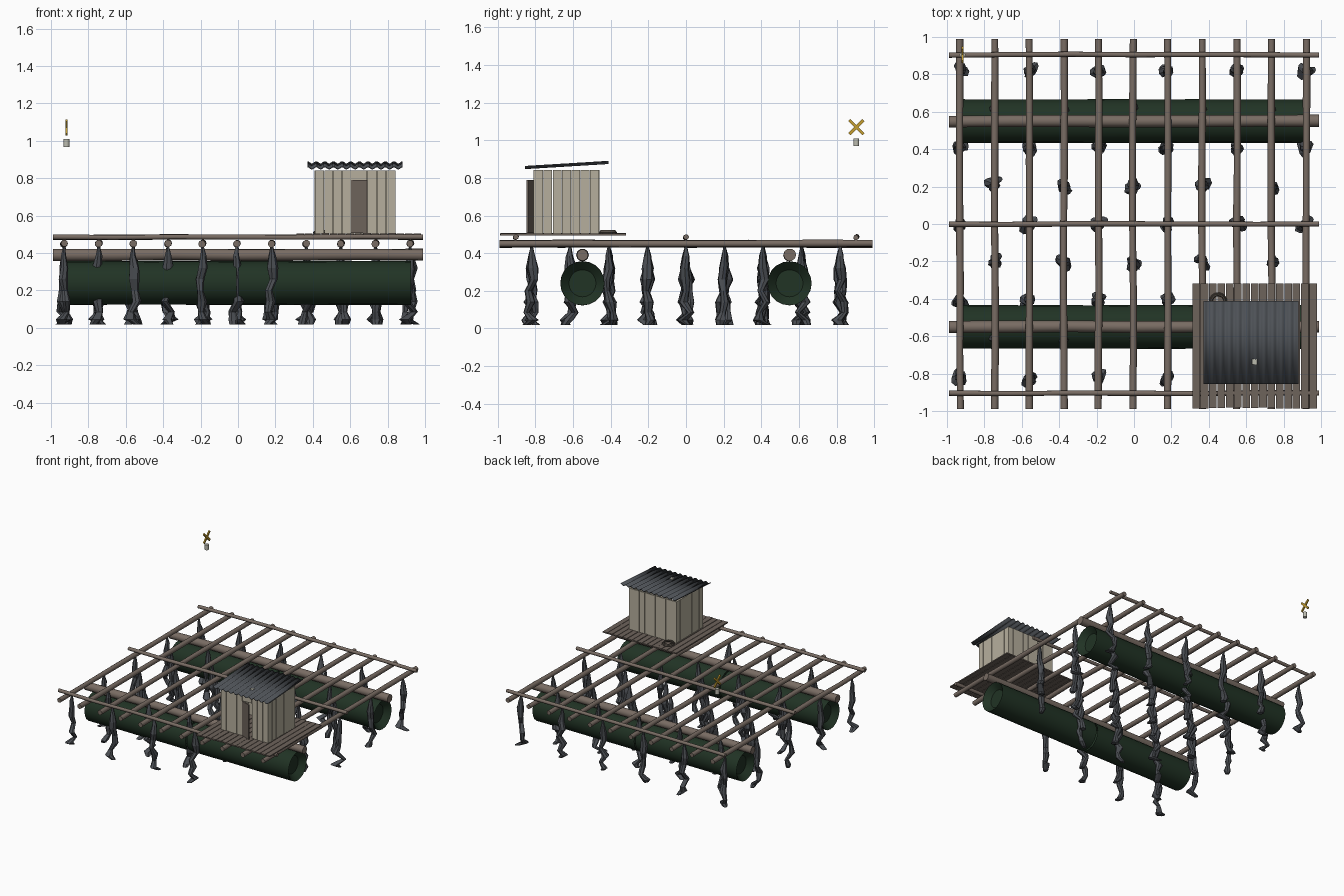
import bpy, bmesh, math, random
from mathutils import Vector, Matrix

random.seed(4)
if "Cube" in bpy.data.objects:
    bpy.data.objects.remove(bpy.data.objects["Cube"])


def material(name, rgb):
    m = bpy.data.materials.new(name)
    m.use_nodes = True
    m.diffuse_color = (*rgb, 1)
    bsdf = m.node_tree.nodes["Principled BSDF"]
    bsdf.inputs["Base Color"].default_value = (*rgb, 1)
    bsdf.inputs["Roughness"].default_value = 0.8
    return m


POLE = material("weathered pole", (0.19, 0.15, 0.125))
DECK = material("deck timber", (0.155, 0.125, 0.105))
GREEN = material("float green", (0.015, 0.033, 0.018))
SHELL = material("shell grey", (0.07, 0.076, 0.086))
WALL = material("pale board", (0.47, 0.43, 0.34))
ROOF = material("roof sheet", (0.075, 0.083, 0.094))
GOLD = material("marker yellow", (0.55, 0.34, 0.03))
LAMP = material("lamp grey", (0.5, 0.5, 0.43))
ROPE = material("rope brown", (0.09, 0.075, 0.06))


def finish(name, bm, mat, smooth=None):
    bmesh.ops.recalc_face_normals(bm, faces=bm.faces)
    mesh = bpy.data.meshes.new(name)
    bm.to_mesh(mesh)
    bm.free()
    mesh.materials.append(mat)
    ob = bpy.data.objects.new(name, mesh)
    bpy.context.collection.objects.link(ob)
    if smooth:
        bpy.ops.object.select_all(action="DESELECT")
        ob.select_set(True)
        bpy.context.view_layer.objects.active = ob
        bpy.ops.object.shade_smooth_by_angle(angle=math.radians(smooth))
    return ob


def tube(name, rings, mat, sides, smooth=None, axis="Z", rough=0):
    """Skin circular rings given as (centre, radius), lying across the axis."""
    bm = bmesh.new()
    loops = []
    for c, r in rings:
        loop = []
        for k in range(sides):
            a = math.tau * k / sides
            rr = r * (1 + random.uniform(-rough, rough))
            u, v = rr * math.cos(a), rr * math.sin(a)
            off = {"X": (0, u, v), "Y": (u, 0, v), "Z": (u, v, 0)}[axis]
            loop.append(bm.verts.new(Vector(c) + Vector(off)))
        loops.append(loop)
    for a, b in zip(loops, loops[1:]):
        for k in range(sides):
            n = (k + 1) % sides
            bm.faces.new((a[k], a[n], b[n], b[k]))
    bm.faces.new(loops[0])
    bm.faces.new(loops[-1])
    return finish(name, bm, mat, smooth)


def add_box(bm, lo, hi, turn=None):
    lo, hi = Vector(lo), Vector(hi)
    m = Matrix.Translation((lo + hi) / 2) @ Matrix.Diagonal((*(hi - lo), 1))
    bmesh.ops.create_cube(bm, size=1, matrix=turn @ m if turn else m)


def box(name, lo, hi, mat, turn=None):
    bm = bmesh.new()
    add_box(bm, lo, hi, turn)
    return finish(name, bm, mat)


def pole(name, axis, across, z, r, mat=POLE):
    """Slightly uneven pole spanning the raft."""
    rings = []
    for i in range(7):
        t = -0.99 + 1.98 * i / 6
        w = random.uniform(-0.003, 0.003)
        c = (t, across + w, z + w) if axis == "X" else (across + w, t, z + w)
        rings.append((c, r * random.uniform(0.93, 1.07)))
    tube(name, rings, mat, 10, 40, axis)


# Floats with rounded ends, and the heavy beams resting on them
for side, y in (("front", -0.55), ("back", 0.55)):
    for end, x0, x1 in (("right", -0.925, -0.008), ("left", 0.003, 0.925)):
        rings = []
        for s in range(5):
            a = math.pi / 2 * s / 4
            rings.append(((x0 + 0.045 * (1 - math.sin(a)), y, 0.24),
                          0.117 - 0.045 * (1 - math.cos(math.pi / 2 - a))))
        for s in range(1, 6):
            rings.append(((x0 + 0.045 + (x1 - x0 - 0.09) * s / 6, y, 0.24),
                          0.117 * random.uniform(0.985, 1.01)))
        for s in range(5):
            a = math.pi / 2 * s / 4
            rings.append(((x1 - 0.045 * (1 - math.cos(a)), y, 0.24),
                          0.117 - 0.045 * (1 - math.cos(a))))
        rings[0:5] = [((x0 + x1 - c[0], y, 0.24), r) for c, r in reversed(rings[-5:])]
        tube(f"{side}_{end}_float", rings, GREEN, 20, 45, "X")
    pole(f"{side}_beam", "X", y, 0.39, 0.032)

# Cross poles and upper thin rails
pole_x = [-0.93 + 0.185 * i for i in range(11)]
for i, x in enumerate(pole_x):
    pole(f"cross_pole_{i + 1}", "Y", x, 0.45, 0.019)
for name, y in (("front", -0.905), ("middle", 0), ("back", 0.905)):
    pole(f"{name}_rail", "X", y, 0.485, 0.014)

# Hanging shell strings in a checkerboard, none beneath the deck
profile = [(0.44, 0.005), (0.385, 0.016), (0.32, 0.024), (0.26, 0.026), (0.2, 0.017),
           (0.14, 0.024), (0.085, 0.017), (0.045, 0.026), (0.018, 0.018)]
for i, x in enumerate(pole_x):
    for j in range(-4, 5):
        y = 0.205 * j
        if (i + j) % 2 or (x > 0.3 and y < -0.3):
            continue
        rings = []
        for z, r in profile:
            sway = 0.034 * (0.44 - z) / 0.42
            rings.append(((x + random.uniform(-sway, sway), y + random.uniform(-sway, sway), z),
                          r * random.uniform(0.85, 1.2)))
        tube(f"shell_string_{i + 1}_{j + 5}", rings, SHELL, 7, rough=0.15)

# Deck planks with uneven front ends
bm = bmesh.new()
count = 15
step = 0.67 / count
for k in range(count):
    x = 0.312 + step * k
    add_box(bm, (x, -0.988 + random.uniform(0, 0.008), 0.495),
            (x + step - 0.004, -0.318, 0.505 + random.uniform(-0.001, 0.001)))
finish("deck_planks", bm, DECK)


# Hut walls of upright boards
def board_wall(name, axis, start, end, fixed, n):
    bm = bmesh.new()
    w = (end - start) / n
    for k in range(n):
        a, b = start + w * k + 0.0015, start + w * (k + 1) - 0.0015
        out = random.uniform(0.005, 0.008)
        if axis == "X":
            add_box(bm, (a, fixed - out, 0.503), (b, fixed + out, 0.842))
        else:
            add_box(bm, (fixed - out, a, 0.503), (fixed + out, b, 0.842))
    finish(name, bm, WALL)


board_wall("front_wall_right", "X", 0.412, 0.605, -0.802, 4)
board_wall("front_wall_left", "X", 0.69, 0.842, -0.802, 3)
board_wall("back_wall", "X", 0.412, 0.842, -0.468, 9)
board_wall("right_wall", "Y", -0.808, -0.462, 0.418, 7)
board_wall("left_wall", "Y", -0.808, -0.462, 0.836, 7)
box("door_lintel", (0.605, -0.808, 0.79), (0.69, -0.796, 0.842), WALL)

# Door standing ajar on its hinge
hinge = Matrix.Translation((0.607, -0.808, 0)) @ Matrix.Rotation(math.radians(-22), 4, "Z")
box("door", (0, -0.005, 0.508), (0.09, 0.005, 0.79), DECK, hinge)

# Corrugated sloping roof
bm = bmesh.new()
previous = None
for k in range(11 * 8 + 1):
    x = 0.372 + 0.508 * k / 88
    wave = 0.006 * math.cos(math.tau * k / 8)
    pair = (bm.verts.new((x, -0.855, 0.855 + wave)), bm.verts.new((x, -0.412, 0.882 + wave)))
    if previous:
        bm.faces.new((previous[0], pair[0], pair[1], previous[1]))
    previous = pair
roof = finish("corrugated_roof", bm, ROOF, 50)
thick = roof.modifiers.new("thickness", "SOLIDIFY")
thick.thickness = 0.005
thick.offset = 0
box("roof_patch", (0.632, -0.75, 0.862), (0.658, -0.722, 0.871), LAMP)

# Rope coil on the deck
for k in range(2):
    bpy.ops.mesh.primitive_torus_add(location=(0.45, -0.415, 0.51 + 0.006 * k), major_radius=0.042 - 0.006 * k,
                                     minor_radius=0.007, major_segments=24, minor_segments=6)
    coil = bpy.context.object
    coil.name = f"rope_coil_{k + 1}"
    coil.data.materials.append(ROPE)

# Floating marker: crossed bars above a small lamp
for name, angle in (("rising", 45), ("falling", -45)):
    turn = Matrix.Translation((-0.917, 0.905, 1.07)) @ Matrix.Rotation(math.radians(angle), 4, "X")
    box(f"{name}_marker_bar", (-0.005, -0.053, -0.008), (0.005, 0.053, 0.008), GOLD, turn)
tube("marker_lamp", [((-0.917, 0.905, 0.968), 0.016), ((-0.917, 0.905, 1.01), 0.016)], LAMP, 10, 40)
